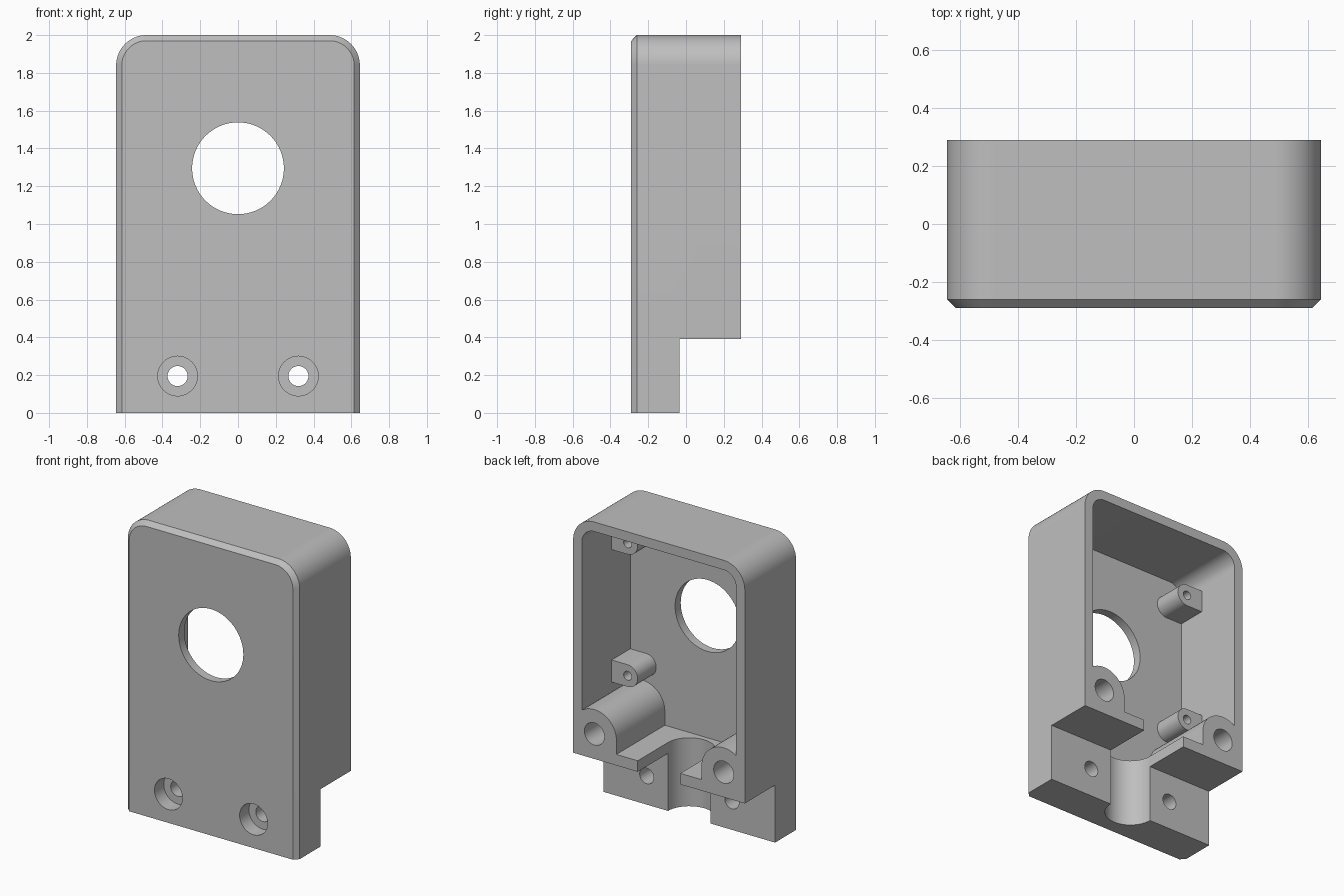
import bpy, bmesh
from math import sin, cos, radians

cube = bpy.data.objects.get("Cube")
if cube:
    bpy.data.objects.remove(cube, do_unlink=True)

grey = bpy.data.materials.new("plain_grey")
grey.use_nodes = True
colour = (0.52, 0.52, 0.52, 1)
grey.diffuse_color = colour
grey.node_tree.nodes["Principled BSDF"].inputs["Base Color"].default_value = colour


def arc(cx, cy, r, start, end, steps=24):
    angles = [radians(start + (end - start) * i / steps) for i in range(steps + 1)]
    return [(cx + r * cos(a), cy + r * sin(a)) for a in angles]


def circle(cx, cy, r):
    return arc(cx, cy, r, 0, 360, 64)[:-1]


def arch_panel(half, bottom, top, r):
    """Rectangle whose two upper corners are rounded."""
    return ([(half, bottom)] + arc(half - r, top - r, r, 0, 90)
            + arc(r - half, top - r, r, 90, 180) + [(-half, bottom)])


def loft(name, rings):
    """Closed solid through matching rings of points."""
    bm = bmesh.new()
    loops = [[bm.verts.new(p) for p in ring] for ring in rings]
    n = len(loops[0])
    bm.faces.new(loops[0])
    bm.faces.new(loops[-1])
    for a, b in zip(loops, loops[1:]):
        for i in range(n):
            j = (i + 1) % n
            bm.faces.new((a[i], a[j], b[j], b[i]))
    bmesh.ops.recalc_face_normals(bm, faces=bm.faces)
    mesh = bpy.data.meshes.new(name)
    bm.to_mesh(mesh)
    bm.free()
    mesh.materials.append(grey)
    ob = bpy.data.objects.new(name, mesh)
    bpy.context.collection.objects.link(ob)
    return ob


def along_y(name, pts, y0, y1, side=1):
    return loft(name, [[(side * x, y, z) for x, z in pts] for y in (y0, y1)])


def along_z(name, pts, z0, z1):
    return loft(name, [[(x, y, z) for x, y in pts] for z in (z0, z1)])


def cut(target, tool):
    """Subtract the tool from the target and discard the tool."""
    tool.hide_render = True
    mod = target.modifiers.new("cut", "BOOLEAN")
    mod.operation, mod.solver, mod.object = "DIFFERENCE", "EXACT", tool
    bpy.context.view_layer.objects.active = target
    bpy.ops.object.modifier_apply(modifier=mod.name)
    bpy.data.objects.remove(tool, do_unlink=True)


# Outer shell with a chamfer around the front face
outer = arch_panel(0.645, 0, 2, 0.16)
inset = arch_panel(0.615, 0, 1.97, 0.13)
housing = loft("housing", [[(x, y, z) for x, z in pts]
                           for pts, y in ((inset, -0.29), (outer, -0.26), (outer, 0.29))])

# Step below the back half
cut(housing, along_z("step", [(-1, -0.035), (1, -0.035), (1, 0.5), (-1, 0.5)], -0.1, 0.39))

# Cavity, leaving corner bosses and standoffs in place
cavity = along_y("cavity", arch_panel(0.58, 0.465, 1.935, 0.095), -0.23, 0.35)
boss = arc(0.486, 0.56, 0.166, 0, 180) + [(0.32, 0.4), (0.652, 0.4)]
for side in (-1, 1):
    cut(cavity, along_y("boss", boss, -0.4, 0.4, side))
    for z in (0.84, 1.74):
        standoff = arc(0.46, z, 0.075, 90, 270) + [(0.62, z - 0.075), (0.62, z + 0.075)]
        cut(cavity, along_y("standoff", standoff, -0.4, -0.03, side))
cut(housing, cavity)

# Round window and cable channel
cut(housing, along_y("window", circle(0, 1.295, 0.243), -0.4, 0))
channel = arc(0, -0.035, 0.16, 180, 360) + [(0.16, 0.4), (-0.16, 0.4)]
cut(housing, along_z("channel", channel, -0.1, 0.6))

# Screw holes: counterbored front pair, blind boss holes, standoff pilots
for side in (-1, 1):
    holes = [(0.32, 0.195, 0.105, -0.4, -0.19), (0.32, 0.195, 0.053, -0.4, 0.1),
             (0.486, 0.56, 0.075, -0.15, 0.4)]
    holes += [(0.46, z, 0.03, -0.18, 0.05) for z in (0.84, 1.74)]
    for x, z, r, y0, y1 in holes:
        cut(housing, along_y("hole", circle(x, z, r), y0, y1, side))

# Smooth curves, crisp edges
bpy.ops.object.select_all(action="DESELECT")
housing.select_set(True)
bpy.context.view_layer.objects.active = housing
bpy.ops.object.shade_smooth_by_angle(angle=radians(30))
